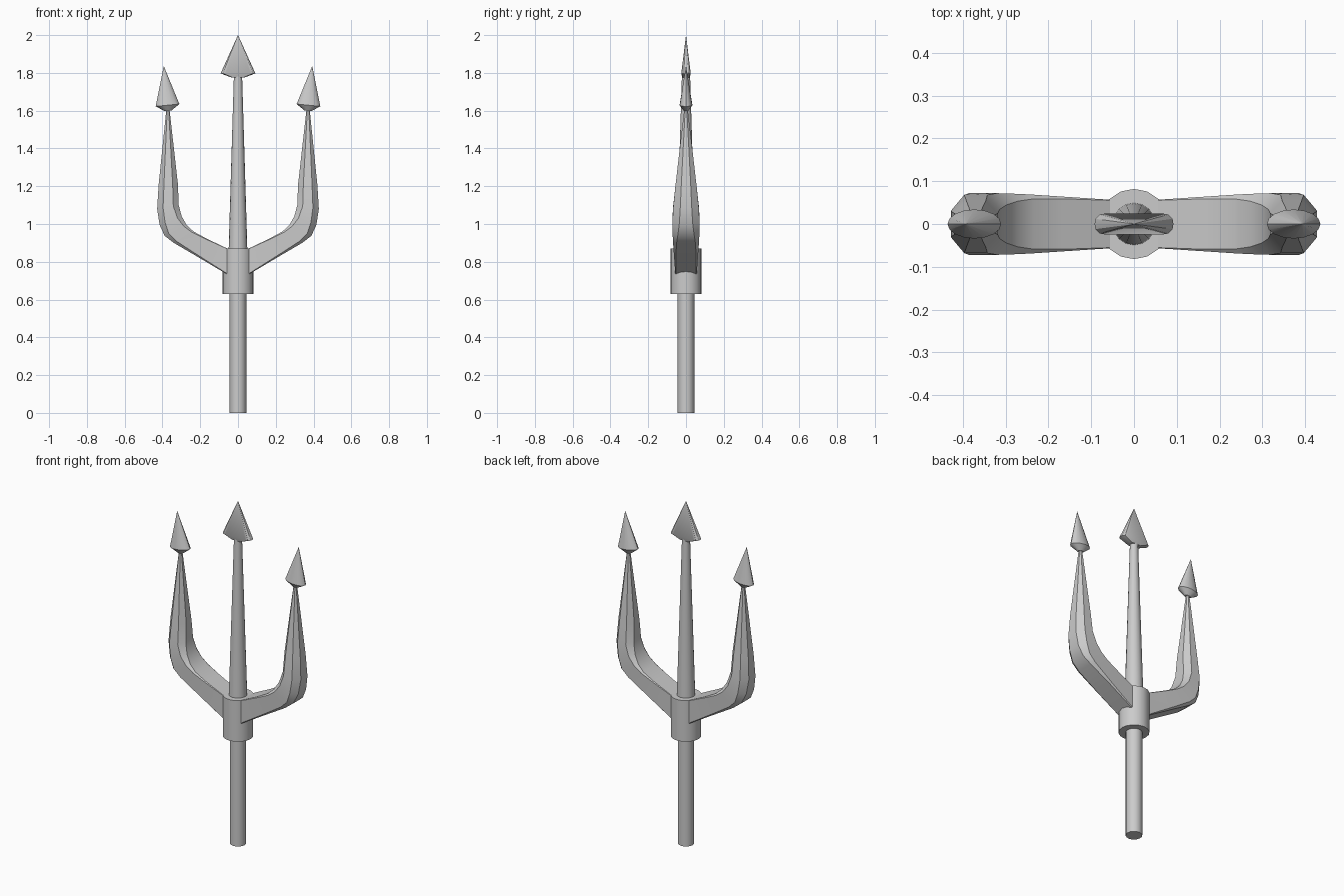
import bpy, bmesh, math
from mathutils import Vector

if "Cube" in bpy.data.objects:
    bpy.data.objects.remove(bpy.data.objects["Cube"])


def loft(name, rings, smooth=30):
    """Skin a list of equal-length point rings and cap both ends."""
    bm = bmesh.new()
    rows = [[bm.verts.new(p) for p in r] for r in rings]
    n = len(rows[0])
    for a, b in zip(rows, rows[1:]):
        for i in range(n):
            j = (i + 1) % n
            bm.faces.new((a[i], a[j], b[j], b[i]))
    bm.faces.new(rows[0])
    bm.faces.new(rows[-1])
    bmesh.ops.remove_doubles(bm, verts=bm.verts, dist=1e-5)
    bmesh.ops.recalc_face_normals(bm, faces=bm.faces)
    me = bpy.data.meshes.new(name)
    bm.to_mesh(me)
    bm.free()
    ob = bpy.data.objects.new(name, me)
    bpy.context.collection.objects.link(ob)
    bpy.ops.object.select_all(action='DESELECT')
    ob.select_set(True)
    bpy.context.view_layer.objects.active = ob
    bpy.ops.object.shade_smooth_by_angle(angle=math.radians(smooth))
    return ob


def circle(r, z, n=16):
    return [(r * math.cos(2 * math.pi * i / n), r * math.sin(2 * math.pi * i / n), z)
            for i in range(n)]


def arm_ring(side, outer, inner, depth, co, ci):
    """Chamfered rectangle between the outer and inner outline points."""
    o, i = (Vector((side * p[0], 0, p[1])) for p in (outer, inner))
    mid, half = (o + i) / 2, (i - o) / 2
    prof = [(-1, -1 + co), (-1 + co, -1), (1 - ci, -1), (1, -1 + ci),
            (1, 1 - ci), (1 - ci, 1), (-1 + co, 1), (-1, 1 - co)]
    return [mid + half * u + Vector((0, depth * v, 0)) for u, v in prof]


# Shaft, collar and tapered middle prong
loft("shaft", [circle(.044, 0), circle(.044, .66)])
loft("collar", [circle(.082, .63), circle(.082, .87)])
loft("middle_prong", [circle(.05, .84), circle(.047, .95), circle(.021, 1.81)])

# Flat middle spearhead with rounded ends
quarter = [(.092, 0), (.09, .012), (.08, .022), (.065, .025)]
outline = (quarter + [(-x, y) for x, y in quarter[::-1]]
           + [(-x, -y) for x, y in quarter[1:]] + [(x, -y) for x, y in quarter[:0:-1]])


def head_ring(s, t, z):
    return [(x * s, y * t, z) for x, y in outline]


loft("middle_spearhead", [head_ring(.35, .8, 1.775), head_ring(1, 1, 1.797),
                          head_ring(.005, .005, 2.0)])

# Curved arms: outer point, inner point, half depth, outer and inner chamfer
sections = [
    ((.03, .72), (.03, .855), .056, .05, .02),
    ((.06, .735), (.06, .872), .057, .06, .03),
    ((.22, .83), (.165, .922), .064, .16, .08),
    ((.34, .90), (.235, .96), .069, .28, .15),
    ((.388, .937), (.272, .995), .071, .38, .25),
    ((.415, .995), (.298, 1.04), .072, .5, .38),
    ((.428, 1.08), (.314, 1.10), .068, .55, .5),
    ((.420, 1.21), (.318, 1.21), .055, .55, .55),
    ((.379, 1.61), (.363, 1.61), .009, .55, .55),
]

for side, label in ((-1, "left"), (1, "right")):
    loft(label + "_arm", [arm_ring(side, *s) for s in sections])

    # Tilted oval side spearhead
    base, tip = Vector((side * .373, 0, 1.629)), Vector((side * .393, 0, 1.835))
    axis = (tip - base).normalized()
    across = Vector((axis.z, 0, -axis.x))

    def oval(c, a, b):
        return [c + across * x * a + Vector((0, y * b, 0)) for x, y, _ in circle(1, 0)]

    loft(label + "_spearhead", [oval(base - axis * .03, .018, .012),
                                oval(base, .063, .034), oval(tip, .0005, .0005)])
